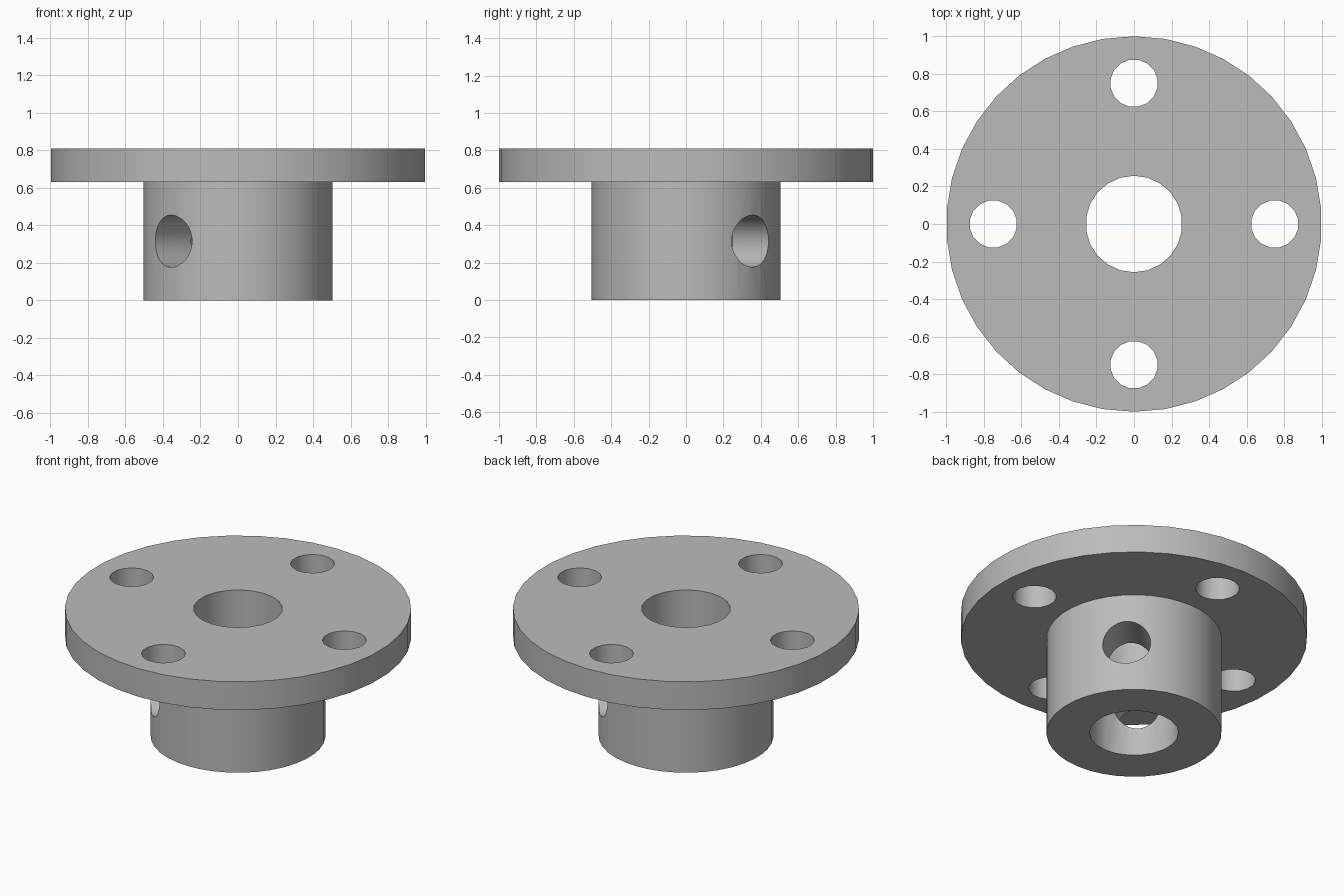
import bpy
import math

old = bpy.data.objects.get("Cube")
if old:
    bpy.data.objects.remove(old, do_unlink=True)

FLANGE_R, HUB_R, BORE_R, BOLT_R, CROSS_R = 1.0, 0.505, 0.257, 0.127, 0.139
HUB_TOP, TOP = 0.63, 0.81
BOLT_CIRCLE = 0.75
CROSS_Z = 0.315

grey = bpy.data.materials.new("machined grey")
grey.use_nodes = True
colour = (0.5, 0.5, 0.5, 1.0)
grey.diffuse_color = colour
grey.node_tree.nodes["Principled BSDF"].inputs["Base Color"].default_value = colour


def cylinder(name, radius, z0, z1, sides, x=0, y=0, turn=0.0):
    """Upright cylinder between two heights."""
    bpy.ops.mesh.primitive_cylinder_add(
        vertices=sides, radius=radius, depth=z1 - z0,
        location=(x, y, (z0 + z1) / 2), rotation=(0, 0, turn))
    obj = bpy.context.object
    obj.name = name
    obj.data.materials.append(grey)
    return obj


def combine(target, other, operation):
    """Apply a boolean and discard the second solid."""
    mod = target.modifiers.new(operation.lower(), 'BOOLEAN')
    mod.operation = operation
    mod.solver = 'EXACT'
    mod.object = other
    other.hide_render = True
    bpy.context.view_layer.objects.active = target
    bpy.ops.object.modifier_apply(modifier=mod.name)
    bpy.data.objects.remove(other, do_unlink=True)


# Flange disc fused with the hub below it
flange = cylinder("flanged_hub", FLANGE_R, HUB_TOP, TOP, 38)
combine(flange, cylinder("hub", HUB_R, 0, HUB_TOP + 0.05, 38), 'UNION')

# Central bore
combine(flange, cylinder("bore_cutter", BORE_R, -0.1, TOP + 0.1, 22), 'DIFFERENCE')

# Four bolt holes
for i in range(4):
    a = i * math.pi / 2
    cutter = cylinder("bolt_cutter", BOLT_R, HUB_TOP - 0.1, TOP + 0.1, 16,
                      BOLT_CIRCLE * math.cos(a), BOLT_CIRCLE * math.sin(a),
                      math.pi / 16)
    combine(flange, cutter, 'DIFFERENCE')

# Diagonal set-screw hole through both hub walls
cross = cylinder("cross_cutter", CROSS_R, CROSS_Z - 0.8, CROSS_Z + 0.8, 32)
cross.rotation_euler = (0, math.pi / 2, math.pi / 4)
bpy.context.view_layer.update()
combine(flange, cross, 'DIFFERENCE')

# Smooth round walls, crisp rims
bpy.ops.object.select_all(action='DESELECT')
flange.select_set(True)
bpy.context.view_layer.objects.active = flange
bpy.ops.object.shade_smooth_by_angle(angle=math.radians(35))
